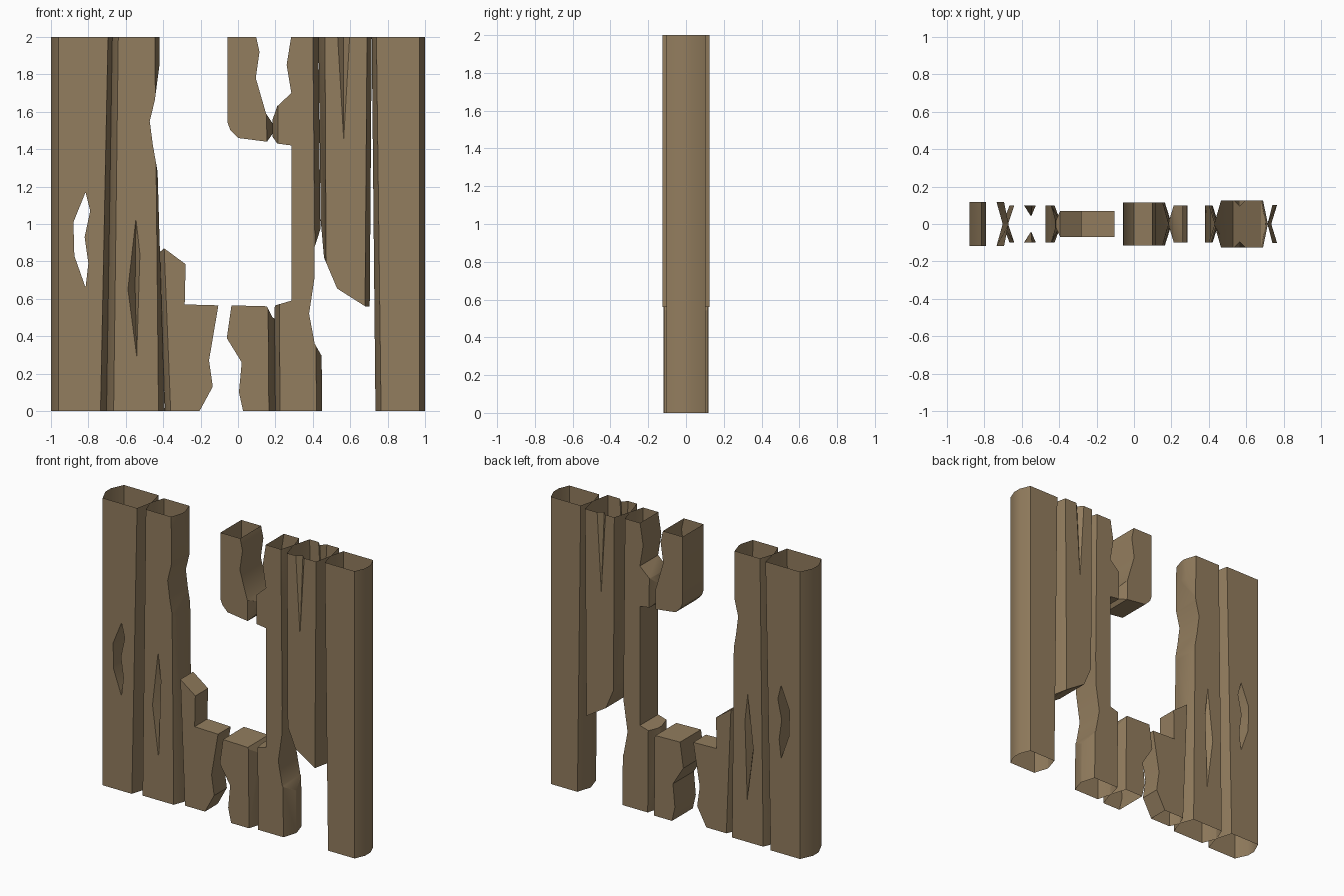
import bpy, bmesh, math

if "Cube" in bpy.data.objects:
    bpy.data.objects.remove(bpy.data.objects["Cube"])

wood = bpy.data.materials.new("weathered brown wood")
wood.diffuse_color = (0.29, 0.205, 0.112, 1)
wood.use_nodes = True
wood.node_tree.nodes["Principled BSDF"].inputs["Base Color"].default_value = wood.diffuse_color


def to_object(name, bm):
    bmesh.ops.recalc_face_normals(bm, faces=bm.faces[:])
    mesh = bpy.data.meshes.new(name)
    bm.to_mesh(mesh)
    bm.free()
    ob = bpy.data.objects.new(name, mesh)
    bpy.context.collection.objects.link(ob)
    return ob


def loft(name, a, b):
    """Closed solid between two matching rings."""
    bm = bmesh.new()
    va = [bm.verts.new(p) for p in a]
    vb = [bm.verts.new(p) for p in b]
    n = len(va)
    for i in range(n):
        j = (i + 1) % n
        bm.faces.new((va[i], va[j], vb[j], vb[i]))
    bm.faces.new(va[::-1])
    bm.faces.new(vb)
    return to_object(name, bm)


def prism(outline):
    """Front outline (x, z) pushed through y; ends run past the plank ends."""
    pts = [(x, -0.1 if z == 0 else 2.1 if z == 2 else z) for x, z in outline]
    return loft("cutter", [(x, -0.3, z) for x, z in pts], [(x, 0.3, z) for x, z in pts])


def hull(points):
    bm = bmesh.new()
    for p in points:
        bm.verts.new(p)
    bmesh.ops.convex_hull(bm, input=bm.verts[:])
    return to_object("cutter", bm)


def cut(ob, cutter, operation):
    mod = ob.modifiers.new("cut", 'BOOLEAN')
    mod.operation, mod.object, mod.solver = operation, cutter, 'EXACT'
    dg = bpy.context.evaluated_depsgraph_get()
    mesh = bpy.data.meshes.new_from_object(ob.evaluated_get(dg))
    ob.modifiers.clear()
    ob.data = mesh
    bpy.data.objects.remove(cutter)


def ring(xs, d, ends, z):
    xl, xli, xri, xr = xs
    el, er = ends
    return [(xl, -el, z), (xli, -d, z), (xri, -d, z), (xr, -er, z),
            (xr, er, z), (xri, d, z), (xli, d, z), (xl, el, z)]


def plank(name, bottom, top, d, ends=(0.004, 0.004), outline=None, holes=(), gashes=()):
    """Bevelled hollow plank trimmed to a broken outline, open at floor and top."""
    ob = loft(name, ring(bottom, d, ends, 0), ring(top, d, ends, 2))
    if outline:
        cut(ob, prism(outline), 'INTERSECT')
    for h in holes:
        cut(ob, prism(h), 'DIFFERENCE')
    for rim, (dx, depth, dz) in gashes:
        for s in (-1, 1):
            pts = [(x, s * (d + 0.01), z) for x, z in rim]
            cut(ob, hull(pts + [(dx, s * (d - depth), dz)]), 'DIFFERENCE')
    bm = bmesh.new()
    bm.from_mesh(ob.data)
    ends_f = [f for f in bm.faces if all(v.co.z < 0.001 for v in f.verts)
              or all(v.co.z > 1.999 for v in f.verts)]
    bmesh.ops.delete(bm, geom=ends_f, context='FACES')
    bm.to_mesh(ob.data)
    bm.free()
    ob.data.materials.clear()
    ob.data.materials.append(wood)
    for p in ob.data.polygons:
        p.material_index = 0
    bpy.ops.object.select_all(action='DESELECT')
    ob.select_set(True)
    bpy.context.view_layer.objects.active = ob
    bpy.ops.object.shade_smooth_by_angle(angle=math.radians(30))


# Outer left plank with a ragged hole
plank("outer_left_plank", (-1, -0.96, -0.735, -0.703), (-1, -0.96, -0.695, -0.672), 0.118,
      ends=(0.03, 0.004),
      holes=[[(-0.815, 1.17), (-0.79, 1.07), (-0.82, 0.93), (-0.8, 0.79),
              (-0.815, 0.66), (-0.875, 0.83), (-0.88, 1.01)]])

# Second plank with a long gash on both faces
plank("left_plank", (-0.703, -0.665, -0.425, -0.39), (-0.672, -0.64, -0.445, -0.415), 0.1,
      outline=[(-0.8, 0), (-0.388, 0), (-0.418, 0.87), (-0.43, 1.28), (-0.455, 1.42),
               (-0.472, 1.55), (-0.445, 1.66), (-0.42, 1.85), (-0.418, 2), (-0.8, 2)],
      gashes=[([(-0.545, 1.09), (-0.595, 0.65), (-0.54, 0.23), (-0.52, 0.87)],
               (-0.55, 0.06, 0.66))])

# Broken stump, lower left
plank("left_stump", (-0.39, -0.36, 0.1, 0.2), (-0.47, -0.44, 0.1, 0.2), 0.07,
      outline=[(-0.5, 0), (-0.26, 0), (-0.135, 0.13), (-0.155, 0.27), (-0.105, 0.565),
               (-0.285, 0.57), (-0.28, 0.785), (-0.395, 0.87), (-0.43, 0.84)])

# Middle plank, broken into a stump and a hanging piece
middle = ((-0.3, -0.2, 0.165, 0.2), (-0.3, -0.2, 0.15, 0.18), 0.115)
plank("middle_stump", *middle,
      outline=[(0.05, 0), (0.3, 0), (0.25, 0.47), (0.185, 0.5), (0.155, 0.56),
               (-0.035, 0.565), (-0.06, 0.39), (0.02, 0.26), (0.005, 0.1)])
plank("middle_hanging_piece", *middle,
      outline=[(-0.055, 2), (-0.055, 1.54), (-0.04, 1.5), (0, 1.46), (0.155, 1.44),
               (0.19, 1.49), (0.19, 1.53), (0.15, 1.59), (0.095, 1.78), (0.115, 1.92),
               (0.075, 2)])

# Narrow broken plank right of the opening
plank("right_broken_plank", (0.2, 0.225, 0.42, 0.45), (0.18, 0.21, 0.4, 0.43), 0.1,
      outline=[(0.1, 0), (0.5, 0), (0.45, 0.29), (0.41, 0.36), (0.38, 0.52), (0.41, 0.72),
               (0.41, 0.88), (0.46, 1.03), (0.46, 2), (0.3, 2), (0.26, 1.85), (0.285, 1.7),
               (0.21, 1.63), (0.175, 1.53), (0.175, 1.48), (0.21, 1.43), (0.285, 1.42),
               (0.285, 0.59), (0.2, 0.565), (0.17, 0.5)])

# Thick hanging plank with a split at the top
plank("right_hanging_plank", (0.455, 0.475, 0.675, 0.7), (0.43, 0.465, 0.69, 0.715), 0.125,
      outline=[(0.4, 2), (0.435, 1.1), (0.46, 0.82), (0.53, 0.655), (0.68, 0.56),
               (0.75, 0.56), (0.75, 2)],
      gashes=[([(0.52, 2.05), (0.61, 2.05), (0.565, 1.28)], (0.565, 0.035, 2.05))])

# Outer right plank
plank("outer_right_plank", (0.735, 0.765, 0.97, 1), (0.715, 0.74, 0.97, 1), 0.102,
      ends=(0.004, 0.03))
